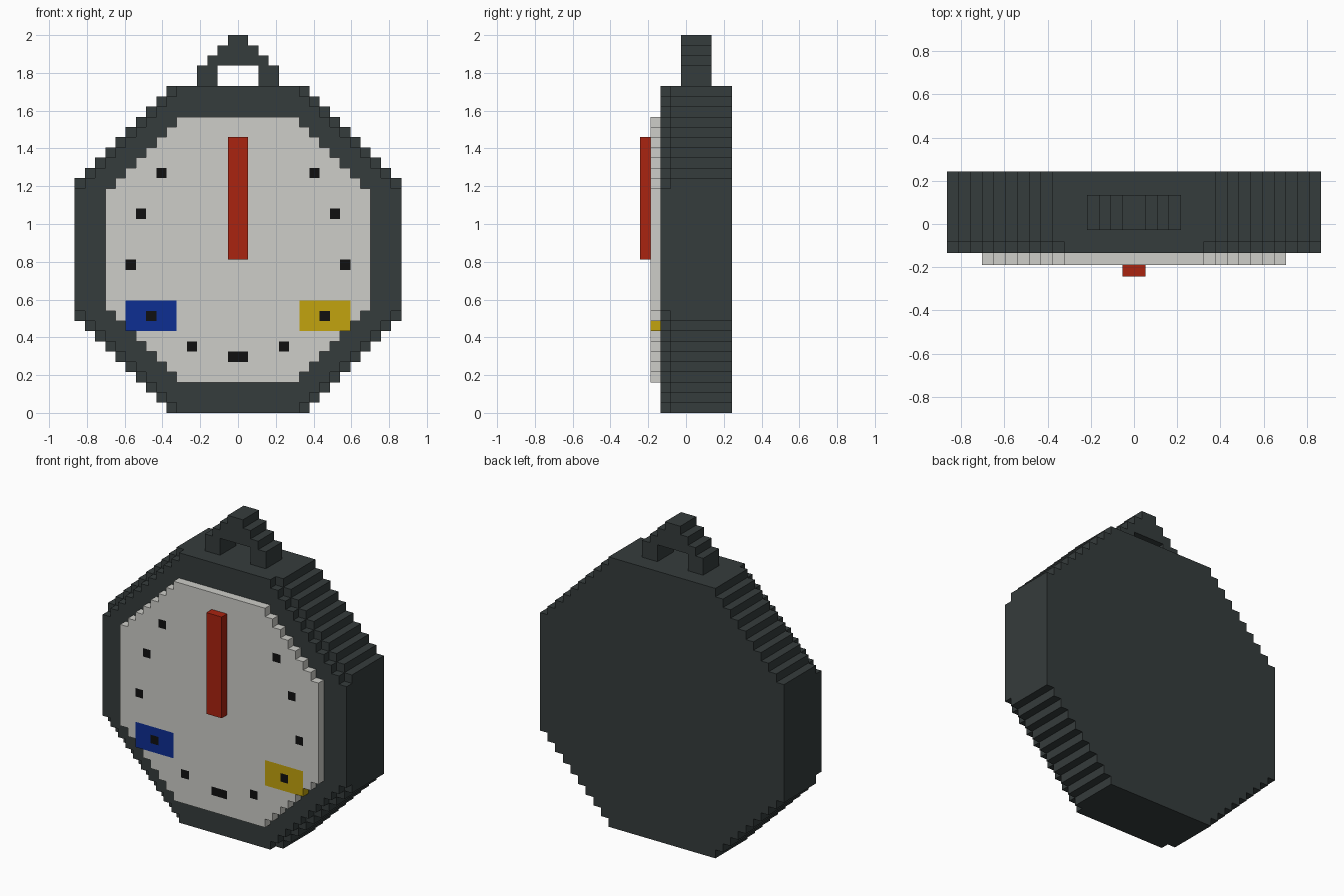
import bpy
import bmesh
from mathutils import Vector

cube = bpy.data.objects.get("Cube")
if cube:
    bpy.data.objects.remove(cube, do_unlink=True)

U = 2 / 37  # edge of one block


def material(name, r, g, b):
    def linear(c):
        c /= 255
        return c / 12.92 if c <= 0.04045 else ((c + 0.055) / 1.055) ** 2.4
    colour = (linear(r), linear(g), linear(b), 1)
    m = bpy.data.materials.new(name)
    m.use_nodes = True
    m.diffuse_color = colour
    m.node_tree.nodes["Principled BSDF"].inputs["Base Color"].default_value = colour
    return m


charcoal = material("charcoal", 53, 60, 60)
ivory = material("ivory", 205, 205, 200)
red = material("red", 170, 35, 16)
blue = material("blue", 13, 46, 146)
yellow = material("yellow", 194, 163, 14)
black = material("black", 16, 16, 16)


def octagon(flat, half, bottom, top):
    """Blocks of a stepped octagon, as (column, row) pairs."""
    cells = []
    for row in range(bottom, top):
        w = min(half, flat + min(row - bottom, top - 1 - row))
        cells += [(col, row) for col in range(-w, w)]
    return cells


def slab(name, cells, front, back, materials, rule=None):
    """Extrude a set of blocks in depth; rule(column, row) picks the material."""
    bm = bmesh.new()
    for c, r in cells:
        bm.faces.new([bm.verts.new((x, front, z)) for x, z in
                      ((c, r), (c + 1, r), (c + 1, r + 1), (c, r + 1))])
    bmesh.ops.remove_doubles(bm, verts=bm.verts, dist=0.01)
    ext = bmesh.ops.extrude_face_region(bm, geom=bm.faces[:], use_keep_orig=True)
    bmesh.ops.translate(bm, vec=(0, back - front, 0),
                        verts=[v for v in ext["geom"] if isinstance(v, bmesh.types.BMVert)])
    bmesh.ops.recalc_face_normals(bm, faces=bm.faces)
    if rule:
        for f in bm.faces:
            p = f.calc_center_median() - f.normal * 0.25
            f.material_index = rule(int(p.x // 1), int(p.z // 1))
    else:
        bmesh.ops.dissolve_limit(bm, angle_limit=0.01, verts=bm.verts, edges=bm.edges)
    bmesh.ops.scale(bm, vec=Vector((U, U, U)), verts=bm.verts)
    mesh = bpy.data.meshes.new(name)
    bm.to_mesh(mesh)
    bm.free()
    for m in materials:
        mesh.materials.append(m)
    obj = bpy.data.objects.new(name, mesh)
    bpy.context.collection.objects.link(obj)
    return obj


# Case with a slightly narrower front rim
slab("case", octagon(7, 16, 0, 32), -1.5, 4.5, [charcoal])
slab("front_rim", octagon(6, 16, 0, 32), -2.5, -1.5, [charcoal])

# Hanging loop, open between its two legs
loop = [(c, r) for r, w in zip(range(32, 37), (4, 4, 3, 2, 1))
        for c in range(-w, w) if r > 33 or not -2 <= c < 2]
slab("hanging_loop", loop, -0.5, 2.5, [charcoal])

# Dial with tick marks and two coloured patches; marks mirror left to right
TICKS = {(7, 23), (9, 19), (10, 14), (8, 9), (4, 6), (0, 5)}


def dial_colour(col, row):
    side = col if col >= 0 else -1 - col
    if (side, row) in TICKS:
        return 1
    if 6 <= side < 11 and 8 <= row < 11:
        return 3 if col > 0 else 2
    return 0


slab("dial", octagon(6, 13, 3, 29), -3.5, -2.5, [ivory, black, blue, yellow], dial_colour)

# Pointer
slab("pointer", [(c, r) for c in (-1, 0) for r in range(15, 27)], -4.5, -3.5, [red])
